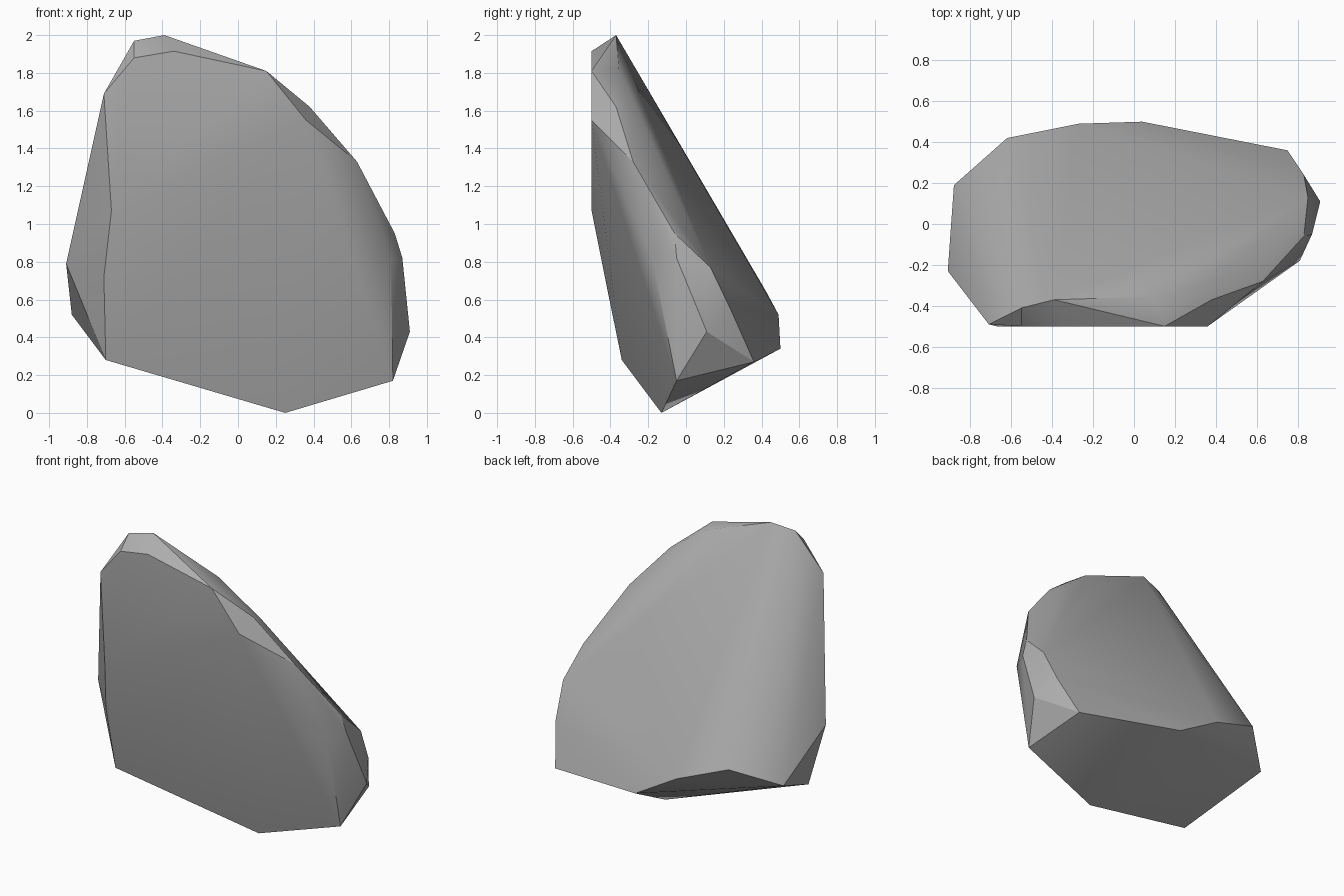
import bpy
import bmesh
import math
from mathutils import Vector

# Remove the default object only
default_cube = bpy.data.objects.get("Cube")
if default_cube:
    bpy.data.objects.remove(default_cube, do_unlink=True)


def make_material(name, colour):
    """One flat, matte colour for both viewport and render."""
    material = bpy.data.materials.new(name)
    material.use_nodes = True
    material.diffuse_color = colour
    shader = material.node_tree.nodes["Principled BSDF"]
    shader.inputs["Base Color"].default_value = colour
    shader.inputs["Roughness"].default_value = 0.9
    return material


def hull_object(name, corners, material):
    """Wrap a convex skin around the corner points of a stone."""
    mesh = bpy.data.meshes.new(name)
    bm = bmesh.new()
    for corner in corners:
        bm.verts.new(Vector(corner))
    hull = bmesh.ops.convex_hull(bm, input=bm.verts)
    unused = [item for item in hull["geom_interior"]
              if isinstance(item, bmesh.types.BMVert)]
    bmesh.ops.delete(bm, geom=unused, context="VERTS")
    bmesh.ops.recalc_face_normals(bm, faces=bm.faces)
    bm.to_mesh(mesh)
    bm.free()
    mesh.materials.append(material)
    stone = bpy.data.objects.new(name, mesh)
    bpy.context.scene.collection.objects.link(stone)
    return stone


# Upright front plane, around its rim
front_rim = [(-.71, -.49, 1.69), (-.55, -.5, 1.88), (-.34, -.5, 1.915),
             (.15, -.5, 1.81), (.36, -.5, 1.55), (-.67, -.5, 1.07)]

# Lower front face, leaning under towards the foot
front_foot = [(-.71, -.43, .72), (-.7, -.34, .28), (.25, -.13, 0),
              (.82, -.05, .17), (.81, -.18, .82)]

# Outer ridge, running down the rounded left flank
flank_ridge = [(.38, -.37, 1.62), (.63, -.28, 1.33), (.83, -.06, .95),
               (.87, -.05, .82), (.91, .11, .43)]

# Sloping back face, from the crest down the left edge
back_rim = [(-.55, -.41, 1.97), (-.39, -.37, 2), (.1, -.355, 1.82),
            (.38, -.29, 1.58), (.85, .13, .77), (.83, .24, .54)]

# Bottom edge of the back and the corner of the right side
back_foot = [(.75, .36, .27), (.04, .5, .34), (-.27, .49, .52),
             (-.62, .42, .65), (-.88, .19, .52), (-.91, -.23, .79)]

stone_grey = make_material("stone grey", (.42, .42, .42, 1))
boulder = hull_object("boulder",
                      front_rim + front_foot + flank_ridge
                      + back_rim + back_foot, stone_grey)

# Soft facets with crisp main edges
bpy.ops.object.select_all(action="DESELECT")
boulder.select_set(True)
bpy.context.view_layer.objects.active = boulder
bpy.ops.object.shade_smooth_by_angle(angle=math.radians(30))
